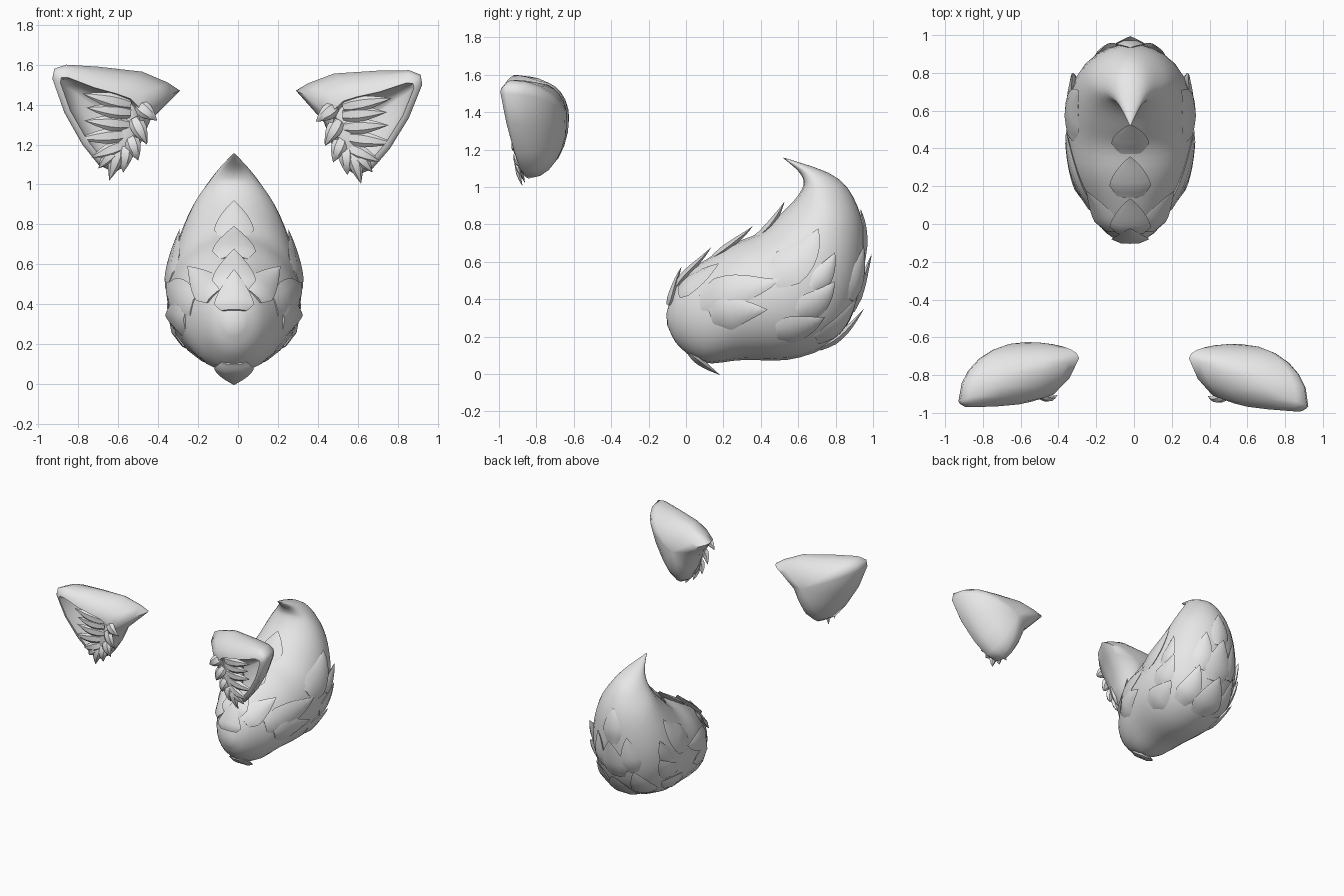
import bpy, bmesh, math
from mathutils import Vector, Matrix

if "Cube" in bpy.data.objects:
    bpy.data.objects.remove(bpy.data.objects["Cube"])

fur = bpy.data.materials.new("grey fur")
fur.diffuse_color = (0.8, 0.8, 0.8, 1)
fur.use_nodes = True
fur.node_tree.nodes["Principled BSDF"].inputs["Base Color"].default_value = fur.diffuse_color


def finish(bm, name, angle=40):
    bmesh.ops.recalc_face_normals(bm, faces=bm.faces)
    me = bpy.data.meshes.new(name)
    bm.to_mesh(me)
    bm.free()
    me.materials.append(fur)
    ob = bpy.data.objects.new(name, me)
    bpy.context.collection.objects.link(ob)
    bpy.ops.object.select_all(action='DESELECT')
    ob.select_set(True)
    bpy.context.view_layer.objects.active = ob
    bpy.ops.object.shade_smooth_by_angle(angle=math.radians(angle))
    return ob


def skin(bm, rings, first=None, last=None):
    """Bridge equal rings of points; close the ends with a fan to a point."""
    rows = [[bm.verts.new(p) for p in r] for r in rings]
    n = len(rows[0])
    for a, b in zip(rows, rows[1:]):
        for i in range(n):
            j = (i + 1) % n
            bm.faces.new((a[i], a[j], b[j], b[i]))
    for row, tip in ((rows[0], first), (rows[-1], last)):
        if tip is not None:
            v = bm.verts.new(tip)
            for i in range(n):
                bm.faces.new((row[i], row[(i + 1) % n], v))


def blade(bm, path, normals, width, thick):
    """Flattened, pointed lock of fur along a path."""
    rings, last = [], len(path) - 1
    for i in range(last):
        t = i / last
        s = (0.65 + 1.4 * t) if t < 0.25 else 1.0 - ((t - 0.25) / 0.75) ** 1.6
        tan = (path[i + 1] - path[max(i - 1, 0)]).normalized()
        side = tan.cross(normals[i]).normalized()
        up = side.cross(tan)
        rings.append([path[i] + side * width * s * math.cos(k * math.pi / 3)
                      + up * thick * s * math.sin(k * math.pi / 3) for k in range(6)])
    skin(bm, rings, path[0], path[-1])


# ---- Tail: sections as upper y, z, lower y, z, half width
SECTIONS = [(-.09, .38, -.10, .26, .05), (-.03, .51, -.04, .15, .14),
            (.12, .62, .10, .06, .235), (.26, .70, .30, .075, .305),
            (.40, .76, .57, .08, .335), (.50, .85, .80, .18, .325),
            (.58, .93, .92, .40, .285), (.625, 1.0, .955, .68, .22),
            (.625, 1.045, .92, .89, .15), (.595, 1.09, .80, 1.055, .08),
            (.525, 1.15, .53, 1.155, .006)]
TAIL_X = -0.02


def section(t):
    i = min(int(t), len(SECTIONS) - 2)
    f = t - i
    p = [SECTIONS[max(0, min(len(SECTIONS) - 1, i + k))] for k in (-1, 0, 1, 2)]
    return [0.5 * (2 * b + (c - a) * f + (2 * a - 5 * b + 4 * c - d) * f * f
                   + (3 * b - a - 3 * c + d) * f ** 3) for a, b, c, d in zip(*p)]


def tail_point(t, ang):
    ay, az, by, bz, w = section(t)
    c = Vector((TAIL_X, (ay + by) / 2, (az + bz) / 2))
    half = Vector((0, (ay - by) / 2, (az - bz) / 2))
    return c + half * math.cos(ang) + Vector((w * math.sin(ang), 0, 0)), c


bm = bmesh.new()
rings = []
for k in range(37):
    t = k / 36 * (len(SECTIONS) - 1)
    rings.append([tail_point(t, a * math.tau / 24)[0] for a in range(24)])
skin(bm, rings, Vector((TAIL_X, -.105, .32)), Vector((TAIL_X, .52, 1.157)))
finish(bm, "tail", 50)

# Locks on the tail: start, end, angle, half width, lift of the tip
LOCKS = [(0, 1.05, 0, .10, .06), (.8, 2.1, 0, .11, .05), (2.2, 3.75, 0, .11, .05),
         (3.8, 5.5, 0, .10, .035), (1.0, 2.4, 48, .085, .05), (1.8, 4.2, 78, .10, .012),
         (4.0, 6.2, 72, .11, .012), (4.4, 5.7, 112, .08, .03), (2.2, 3.7, 100, .09, .02),
         (5.0, 6.2, 100, .06, .04), (3.8, 5.0, 125, .09, .03), (4.6, 6.0, 180, .12, .06),
         (5.7, 7.0, 180, .11, .055), (4.6, 6.0, 150, .09, .035), (5.8, 7.0, 150, .08, .03),
         (6.7, 8.0, 180, .08, .015), (1.5, 2.45, 180, .10, .065)]
bm = bmesh.new()
for t0, t1, deg, width, lift in LOCKS:
    for sign in ((1,) if deg in (0, 180) else (1, -1)):
        path, normals = [], []
        for k in range(9):
            f = k / 8
            p, c = tail_point(t0 + (t1 - t0) * f, math.radians(deg) * sign)
            n = (p - c).normalized()
            path.append(p + n * (lift * f * f - .012 * (1 - f)))
            normals.append(n)
        blade(bm, path, normals, width, .025)
finish(bm, "tail_locks", 45)

# ---- Ears: outer outline x, z and matching opening x, y, z
OUTLINE = [(.93, 1.53), (.92, 1.58), (.86, 1.60), (.70, 1.59), (.48, 1.565), (.35, 1.51),
           (.29, 1.47), (.36, 1.40), (.44, 1.32), (.49, 1.20), (.55, 1.10), (.62, 1.06),
           (.70, 1.10), (.78, 1.20), (.87, 1.36)]
OPENING = [(.89, -.965, 1.51), (.885, -.97, 1.535), (.85, -.97, 1.535), (.72, -.965, 1.485),
           (.61, -.955, 1.455), (.54, -.94, 1.43), (.50, -.925, 1.39), (.49, -.92, 1.35),
           (.50, -.91, 1.29), (.53, -.89, 1.21), (.57, -.88, 1.14), (.62, -.87, 1.10),
           (.69, -.88, 1.14), (.76, -.905, 1.23), (.84, -.94, 1.37)]
# Fur locks in the ear: base x, z and tip x, z
EAR_LOCKS = [(.54, 1.40, .78, 1.455), (.54, 1.36, .76, 1.385), (.55, 1.30, .77, 1.32),
             (.56, 1.25, .80, 1.23), (.57, 1.20, .735, 1.135), (.60, 1.19, .70, 1.08),
             (.59, 1.20, .645, 1.02), (.56, 1.20, .575, 1.06), (.54, 1.24, .50, 1.12),
             (.52, 1.33, .455, 1.20), (.50, 1.40, .405, 1.32)]


def ear(name, matrix):
    bm = bmesh.new()
    edge = [Vector((x, -.71 - (x - .29) * .36, z)) for x, z in OUTLINE]
    opening = [Vector(p) for p in OPENING]
    mid = Vector((.57, -.625, 1.37))
    rings = []
    # rounded back
    for s in (.25, .5, .7, .85, .95):
        bulge = math.sqrt(1 - s * s)
        ring = []
        for p in edge:
            q = mid.lerp(p, s)
            q.y = p.y + (mid.y - p.y) * bulge
            ring.append(q)
        rings.append(ring)
    rings.append(edge)
    # rolled rim, then the hollow
    for f, g in ((.25, .5), (.65, .9)):
        ring = []
        for p, o in zip(edge, opening):
            q = p.lerp(o, f)
            q.y = p.y + (o.y - p.y) * g
            ring.append(q)
        rings.append(ring)
    rings.append(opening)
    deep = Vector((.64, -.80, 1.33))
    for f, g in ((.08, .4), (.35, .8)):
        ring = []
        for o in opening:
            q = o.lerp(deep, f)
            q.y = o.y + (deep.y - o.y) * g
            ring.append(q)
        rings.append(ring)
    skin(bm, rings, mid, deep)
    bm.transform(matrix)
    finish(bm, name, 60)

    # jagged fur filling the hollow
    bm = bmesh.new()
    bmesh.ops.create_uvsphere(bm, u_segments=12, v_segments=8, radius=1,
                              matrix=Matrix.Translation((.575, -.85, 1.28))
                              @ Matrix.Diagonal((.09, .05, .17, 1)))
    for bx, bz, tx, tz in EAR_LOCKS:
        y0 = -.87 - (bz - 1.2) * .15
        y1 = -.86 - max(0, tz - 1.05) * .17
        a, b = Vector((bx, y0, bz)), Vector((tx, y1, tz))
        path = [a.lerp(b, k / 5) + Vector((0, -.02 * math.sin(k / 5 * math.pi), 0))
                for k in range(6)]
        blade(bm, path, [Vector((0, -1, 0))] * 6, .042, .022)
    bm.transform(matrix)
    finish(bm, name + "_fur", 40)


ear("left_ear", Matrix.Scale(-1, 4, (1, 0, 0)))
pivot = Matrix.Translation((.29, -.71, 1.47))
turn = Matrix.Rotation(math.radians(2.8), 4, 'Y') @ Matrix.Rotation(math.radians(-2.2), 4, 'Z')
ear("right_ear", pivot @ turn @ pivot.inverted())
